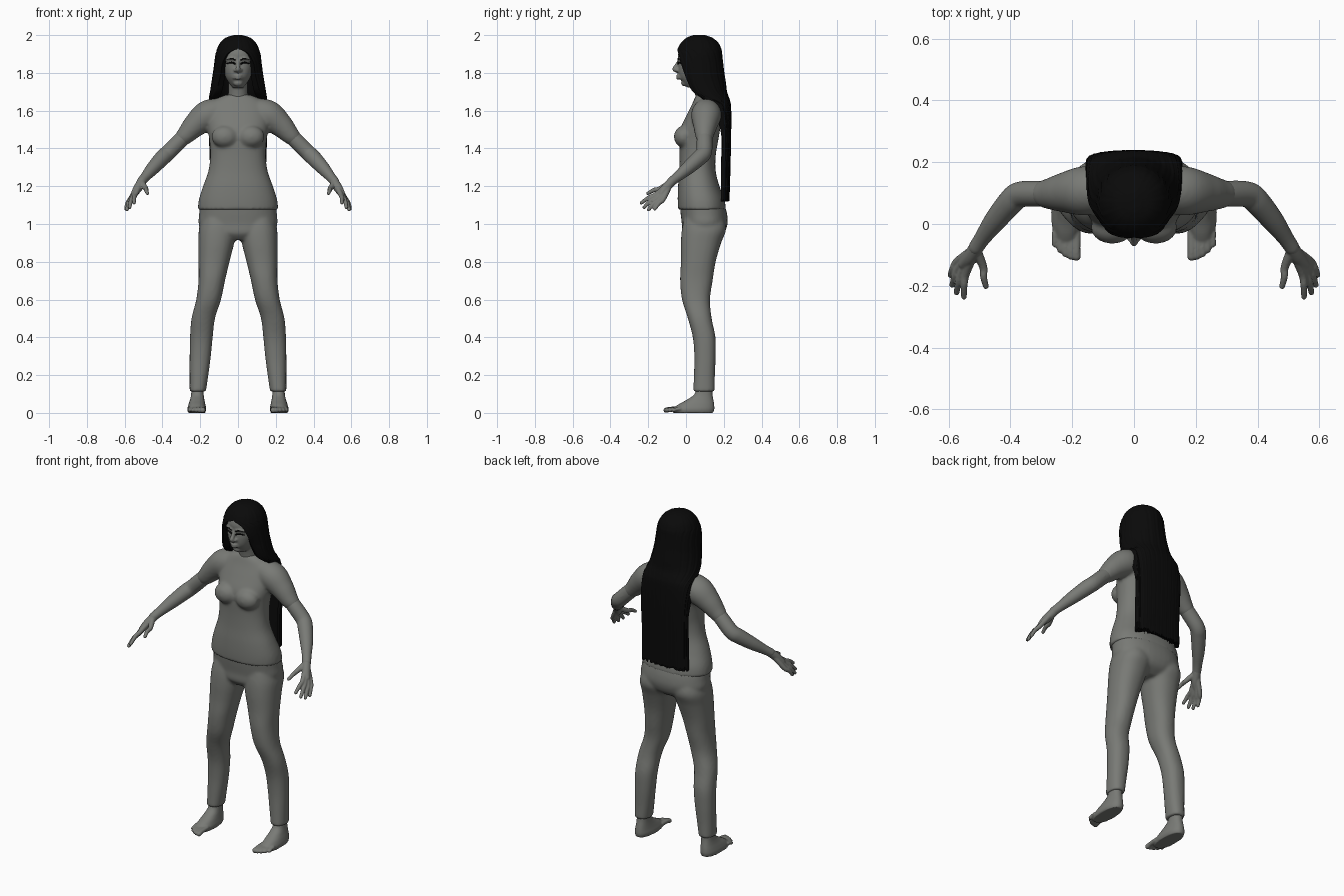
import bpy, bmesh, math, random
from mathutils import Vector

random.seed(4)
cube = bpy.data.objects.get("Cube")
if cube:
    bpy.data.objects.remove(cube, do_unlink=True)


def material(name, rgb):
    m = bpy.data.materials.new(name)
    m.use_nodes = True
    m.diffuse_color = (*rgb, 1)
    bsdf = m.node_tree.nodes["Principled BSDF"]
    bsdf.inputs["Base Color"].default_value = (*rgb, 1)
    bsdf.inputs["Roughness"].default_value = 0.8
    return m


GREY = material("warm grey", (0.19, 0.195, 0.18))
BLACK = material("hair black", (0.003, 0.003, 0.003))


def smooth(keys, steps=5):
    """Catmull-Rom interpolation through tuples of any size."""
    out = []
    for i in range(len(keys) - 1):
        a, b, c = keys[max(i - 1, 0)], keys[i], keys[i + 1]
        d = keys[min(i + 2, len(keys) - 1)]
        for k in range(steps):
            t = k / steps
            out.append([0.5 * (2 * q + (r - p) * t + (2 * p - 5 * q + 4 * r - s) * t * t
                               + (3 * q - p - 3 * r + s) * t ** 3)
                        for p, q, r, s in zip(a, b, c, d)])
    return out + [list(keys[-1])]


def loft(bm, rings):
    """Skin a closed body over rings of points."""
    rows = [[bm.verts.new(p) for p in ring] for ring in rings]
    n = len(rows[0])
    for a, b in zip(rows, rows[1:]):
        for i in range(n):
            j = (i + 1) % n
            bm.faces.new((a[i], a[j], b[j], b[i]))
    bm.faces.new(rows[0])
    bm.faces.new(rows[-1])


def stack(bm, keys, side=1, power=0.88, n=40):
    """Body of level rings from keys (z, x0, x1, y0, y1)."""
    def sup(v):
        return math.copysign(abs(v) ** power, v)
    rings = []
    for z, x0, x1, y0, y1 in smooth(keys):
        rings.append([(side * ((x0 + x1) / 2 + (x1 - x0) / 2 * sup(math.cos(a))),
                       (y0 + y1) / 2 + (y1 - y0) / 2 * sup(math.sin(a)), z)
                      for a in (math.tau * i / n for i in range(n))])
    loft(bm, rings)


def tube(bm, keys, side=1, n=16):
    """Round limb through keys (x, y, z, radius) with domed ends."""
    pts = smooth(keys)
    pos = [Vector((side * p[0], p[1], p[2])) for p in pts]
    rings = []
    for i, p in enumerate(pts):
        d = (pos[min(i + 1, len(pos) - 1)] - pos[max(i - 1, 0)]).normalized()
        u = d.cross(Vector((0.3, 0.2, 0.9))).normalized()
        v = d.cross(u)
        ends = {0: [(-0.9, 0.4), (-0.5, 0.85), (0, 1)],
                len(pts) - 1: [(0, 1), (0.5, 0.85), (0.9, 0.4)]}
        for shift, scale in ends.get(i, [(0, 1)]):
            r = p[3] * scale
            rings.append([pos[i] + d * shift * p[3] + r * (u * math.cos(a) + v * math.sin(a))
                          for a in (math.tau * k / n for k in range(n))])
    loft(bm, rings)


def ball(bm, centre, size):
    made = bmesh.ops.create_uvsphere(bm, u_segments=24, v_segments=14, radius=1)
    for v in made["verts"]:
        v.co = Vector(c + s * q for c, s, q in zip(centre, size, v.co))


def finish(name, bm, mat, voxel=None, relax=4):
    """Make the object; with a voxel size its pieces are fused and softened."""
    bmesh.ops.recalc_face_normals(bm, faces=bm.faces)
    mesh = bpy.data.meshes.new(name)
    bm.to_mesh(mesh)
    bm.free()
    mesh.materials.append(mat)
    ob = bpy.data.objects.new(name, mesh)
    bpy.context.collection.objects.link(ob)
    if voxel:
        fuse = ob.modifiers.new("Fuse", "REMESH")
        fuse.mode = "VOXEL"
        fuse.voxel_size = voxel
        fuse.use_smooth_shade = True
        soft = ob.modifiers.new("Soften", "SMOOTH")
        soft.factor = 0.5
        soft.iterations = relax
    else:
        bpy.ops.object.select_all(action="DESELECT")
        ob.select_set(True)
        bpy.context.view_layer.objects.active = ob
        bpy.ops.object.shade_smooth_by_angle(angle=math.radians(50))
    return ob


def wide(rows):
    """Centred keys from (z, half width, front, back)."""
    return [(z, -w, w, f, b) for z, w, f, b in rows]


# Shirt: trunk, bust and short sleeves
bm = bmesh.new()
stack(bm, wide([(1.075, .213, -.042, .212), (1.13, .207, -.044, .203), (1.2, .185, -.042, .177),
                (1.28, .157, -.036, .157), (1.36, .147, -.034, .157), (1.44, .151, -.036, .17),
                (1.5, .16, -.032, .18), (1.57, .165, 0, .186), (1.63, .15, .03, .176),
                (1.665, .11, .045, .162), (1.685, .06, .055, .15)]))
for s in (1, -1):
    ball(bm, (s * .07, -.012, 1.462), (.07, .052, .058))
    tube(bm, [(.08, .11, 1.60, .07), (.16, .107, 1.575, .08), (.225, .102, 1.525, .065),
              (.268, .098, 1.48, .052), (.288, .098, 1.46, .046)], s, 28)
finish("shirt", bm, GREY, .009, 5)

# Trousers: pelvis and two legs
bm = bmesh.new()
stack(bm, wide([(1.1, .203, -.033, .205), (1.05, .206, -.028, .218), (1.0, .208, -.022, .22),
                (.95, .18, -.02, .2), (.915, .09, .01, .15)]))
for s in (1, -1):
    stack(bm, [(1.03, .02, .19, -.01, .2), (.97, .008, .207, -.022, .212), (.9, .02, .209, -.027, .186),
               (.8, .045, .209, -.027, .157), (.7, .069, .209, -.031, .141), (.6, .09, .221, -.021, .127),
               (.5, .122, .246, .01, .136), (.4, .134, .254, .036, .156), (.3, .144, .256, .044, .157),
               (.2, .157, .256, .042, .153), (.113, .17, .256, .038, .152)], s)
finish("trousers", bm, GREY, .009, 4)

# Head with neck, nose, lips and chin
bm = bmesh.new()
stack(bm, wide([(1.722, .028, .008, .06), (1.75, .05, -.018, .11), (1.78, .067, -.036, .14),
                (1.82, .079, -.041, .16), (1.86, .084, -.039, .17), (1.9, .084, -.042, .172),
                (1.94, .073, -.027, .16), (1.97, .045, .01, .12), (1.98, .015, .04, .09)]))
tube(bm, [(0, .11, 1.62, .066), (0, .102, 1.68, .053), (0, .085, 1.76, .05)], n=28)
tube(bm, [(0, -.036, 1.865, .009), (0, -.052, 1.835, .011), (0, -.06, 1.82, .013), (0, -.045, 1.81, .011)])
ball(bm, (0, -.008, 1.747), (.026, .018, .018))
for z in (1.784, 1.773):
    tube(bm, [(-.025, -.028, z, .005), (0, -.043, z, .009), (.025, -.028, z, .005)])
for s in (1, -1):
    ball(bm, (s * .013, -.046, 1.814), (.01, .012, .009))
    tube(bm, [(.014, -.038, 1.873, .008), (.038, -.033, 1.877, .008), (.062, -.014, 1.87, .008)], s)
finish("head", bm, GREY, .005, 3)

# Brows and lashes
bm = bmesh.new()
for s in (1, -1):
    for z, r in ((1.87, .0045), (1.849, .0045)):
        tube(bm, [(.016, -.042, z, r), (.036, -.038, z + .006, r), (.06, -.022, z, r * .6)], s, 8)
finish("brows_and_lashes", bm, BLACK)

# Arms and feet, mirrored
FINGERS = {"index": [(.543, -.158, 1.157), (.55, -.236, 1.112)],
           "middle": [(.554, -.152, 1.146), (.574, -.222, 1.088)],
           "ring": [(.564, -.138, 1.136), (.588, -.198, 1.076)],
           "little": [(.57, -.12, 1.132), (.594, -.165, 1.08)],
           "thumb": [(.488, -.138, 1.187), (.479, -.202, 1.162)]}
for s, label in ((1, "left"), (-1, "right")):
    bm = bmesh.new()
    tube(bm, [(.25, .098, 1.495, .04), (.31, .098, 1.438, .042), (.37, .095, 1.378, .042),
              (.40, .07, 1.35, .042), (.45, .01, 1.296, .036), (.49, -.045, 1.25, .027),
              (.512, -.078, 1.224, .025)], s, 24)
    finish(label + "_arm", bm, GREY, .007, 3)

    bm = bmesh.new()
    wrist = (.512, -.08, 1.222)
    tube(bm, [(.505, -.068, 1.232, .024), (.53, -.108, 1.19, .024), (.55, -.13, 1.16, .018)], s)
    for name, (knuckle, tip) in FINGERS.items():
        mid = tuple(a * .5 + b * .5 + c for a, b, c in zip(knuckle, tip, (.003, 0, .005)))
        tube(bm, [(*wrist, .017), (*knuckle, .0135), (*mid, .0115), (*tip, .0095)], s, 12)
    finish(label + "_hand", bm, GREY, .004, 2)

    bm = bmesh.new()
    stack(bm, [(.15, .184, .246, .06, .138), (.1, .182, .248, .045, .14), (.07, .178, .254, .005, .145),
               (.045, .173, .262, -.04, .149), (.02, .168, .268, -.072, .15), (.0, .174, .264, -.068, .144)], s)
    for i in range(5):
        x, y, r = .186 + .0175 * i, -.106 + .0025 * i * i, .0145 - .001 * i
        tube(bm, [(x, -.03, .022, r), (x, y * .75, .02, r * .9), (x, y, .014, r)], s, 12)
    finish(label + "_foot", bm, GREY, .005, 2)

# Long hair: a C-shaped shell, open at the face, falling down the back
# Keys: z, half width, centre y, back depth, front depth, opening, inner scale, squareness
HAIR = [(2.0, .02, .07, .03, .03, 1, .02, 1), (1.987, .063, .07, .067, .065, 1, .3, 1),
        (1.96, .093, .07, .1, .096, 1, .7, 1), (1.93, .109, .07, .115, .113, 1, .8, 1),
        (1.915, .114, .07, .119, .12, .9, .8, 1), (1.895, .119, .07, .121, .126, .83, .8, 1),
        (1.85, .125, .07, .126, .13, .77, .78, 1), (1.8, .132, .07, .132, .11, .76, .75, 1),
        (1.75, .14, .07, .14, .085, .74, .73, .9), (1.7, .148, .09, .126, .08, .71, .73, .8),
        (1.66, .153, .125, .105, .07, .62, .7, .7), (1.62, .156, .155, .083, .05, .54, .6, .55),
        (1.5, .155, .182, .057, .03, .5, .5, .4), (1.3, .148, .184, .051, .03, .5, .4, .4),
        (1.13, .15, .185, .045, .03, .5, .3, .4)]
COUNT = 110
rings = []
for z, w, yc, back, front, gap, inner, sq in smooth(HAIR, 4):
    outer, inside = [], []
    for i in range(COUNT + 1):
        t = (2 * i / COUNT - 1) * min(gap, 1) * math.pi
        c = math.cos(t)
        depth = math.copysign(abs(c) ** sq, c) * (back if c > 0 else front)
        strand = 1 + .012 * math.sin(i * 1.3) * math.sin(i * .37)
        outer.append((w * math.sin(t) * strand, yc + depth * strand, z))
        inside.append((w * math.sin(t) * max(inner, .9 if z < 1.6 else 0), yc + depth * inner, z))
    rings.append(outer + inside[::-1])
# Ragged hem
for k in range(COUNT + 1):
    drop = random.uniform(-.012, .012)
    for j in (k, 2 * COUNT + 1 - k):
        x, y, z = rings[-1][j]
        rings[-1][j] = (x, y, z + drop)
bm = bmesh.new()
loft(bm, rings)
finish("long_hair", bm, BLACK)
